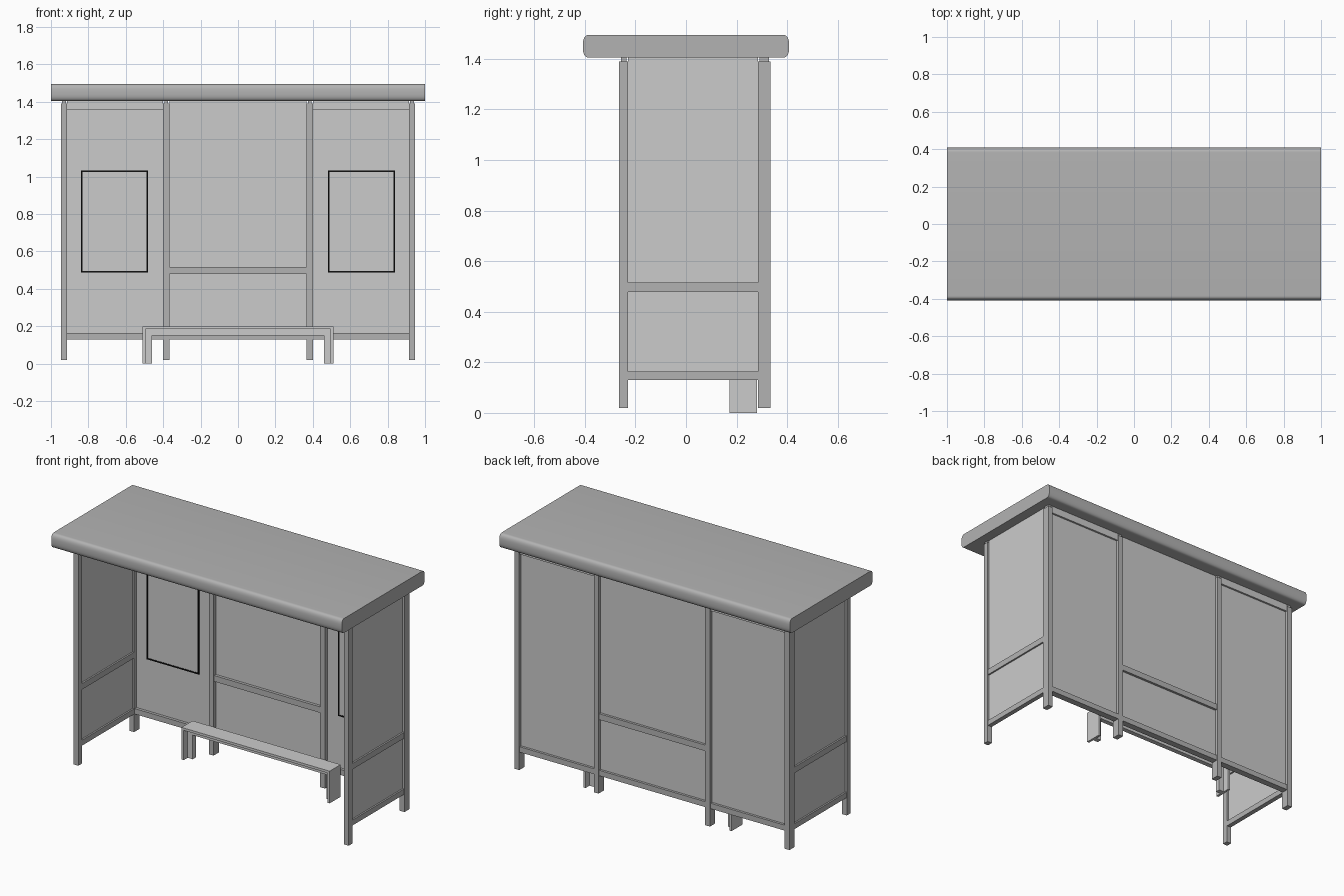
import bpy, bmesh, math

if "Cube" in bpy.data.objects:
    bpy.data.objects.remove(bpy.data.objects["Cube"])


def material(name, c):
    m = bpy.data.materials.new(name)
    m.diffuse_color = (c, c, c, 1)
    m.use_nodes = True
    m.node_tree.nodes["Principled BSDF"].inputs["Base Color"].default_value = m.diffuse_color
    return m


FRAME = material("frame_grey", 0.45)
BLACK = material("black_trim", 0.005)


def finish(name, bm, mat=None):
    bmesh.ops.recalc_face_normals(bm, faces=bm.faces)
    me = bpy.data.meshes.new(name)
    bm.to_mesh(me)
    bm.free()
    ob = bpy.data.objects.new(name, me)
    bpy.context.collection.objects.link(ob)
    if mat:
        me.materials.append(mat)
    return ob


def box(name, x, y, z, mat=None):
    bm = bmesh.new()
    bmesh.ops.create_cube(bm, size=1)
    for v in bm.verts:
        for i, (lo, hi) in enumerate((x, y, z)):
            v.co[i] = lo if v.co[i] < 0 else hi
    return finish(name, bm, mat)


def extrude(name, pts, axis, lo, hi, mat=None):
    """Extrude a closed 2D outline along x (points are y,z) or y (points are x,z)."""
    bm = bmesh.new()
    face = bm.faces.new([bm.verts.new((lo, a, b) if axis == 0 else (a, lo, b)) for a, b in pts])
    ext = bmesh.ops.extrude_face_region(bm, geom=[face])
    for v in ext["geom"]:
        if isinstance(v, bmesh.types.BMVert):
            v.co[axis] = hi
    return finish(name, bm, mat)


# roof: slab with softly rounded front and back edges
def end_cap(s):
    pts = []
    for i in range(17):
        t = -math.pi / 2 + math.pi * i / 16
        c, n = math.cos(t), math.sin(t)
        pts.append((s * (0.382 + 0.026 * max(c, 0) ** 0.75),
                    1.45 + s * 0.045 * math.copysign(abs(n) ** 0.75, n)))
    return pts


roof = extrude("roof", end_cap(1) + end_cap(-1), 0, -1, 1, FRAME)
bpy.ops.object.select_all(action='DESELECT')
roof.select_set(True)
bpy.context.view_layer.objects.active = roof
bpy.ops.object.shade_smooth_by_angle(angle=math.radians(40))

FRONT, BACK = (-0.264, -0.229), (0.284, 0.335)


def post(name, x, y):
    box(name, x, y, (0.02, 1.39), FRAME)
    box(name + "_cap", (x[0] + 0.006, x[1] - 0.006), (y[0] + 0.006, y[1] - 0.006), (1.385, 1.41), FRAME)


LOW, MID = (0.13, 0.164), (0.479, 0.516)
for side, s in (("left", -1), ("right", 1)):
    def sx(a, b):
        return tuple(sorted((s * a, s * b)))

    # posts
    post(side + "_front_post", sx(0.914, 0.947), FRONT)
    post(side + "_back_post", sx(0.914, 0.947), BACK)
    post(side + "_inner_post", sx(0.367, 0.4), BACK)

    # side wall
    for n, z in (("low", LOW), ("mid", MID)):
        box(f"{side}_wall_{n}_rail", sx(0.916, 0.945), (-0.229, 0.284), z, FRAME)
    box(side + "_wall_lower_panel", sx(0.926, 0.935), (-0.229, 0.284), (0.164, 0.479))
    box(side + "_wall_upper_panel", sx(0.926, 0.935), (-0.229, 0.284), (0.516, 1.407))

    # back wall side bay with its header strip
    box(side + "_bay_low_rail", sx(0.4, 0.914), (0.29, 0.331), LOW, FRAME)
    box(side + "_bay_panel", sx(0.4, 0.914), (0.308, 0.316), (0.164, 1.36))
    box(side + "_bay_header", sx(0.4, 0.914), (0.297, 0.328), (1.36, 1.407))

    # poster board with thin black border
    x0, x1, z0, z1, t = 0.48, 0.84, 0.488, 1.032, 0.008
    box(side + "_poster", sx(x0 + t, x1 - t), (0.302, 0.309), (z0 + t, z1 - t))
    for n, a, b in (("inner", (x0, x0 + t), (z0, z1)), ("outer", (x1 - t, x1), (z0, z1)),
                    ("bottom", (x0 + t, x1 - t), (z0, z0 + t)), ("top", (x0 + t, x1 - t), (z1 - t, z1))):
        box(f"{side}_poster_{n}_trim", sx(*a), (0.299, 0.309), b, BLACK)

# back wall centre bay
for n, z in (("low", LOW), ("mid", MID)):
    box(f"centre_{n}_rail", (-0.367, 0.367), (0.29, 0.331), z, FRAME)
box("centre_lower_panel", (-0.367, 0.367), (0.308, 0.316), (0.164, 0.479))
box("centre_upper_panel", (-0.367, 0.367), (0.308, 0.316), (0.516, 1.407))


# bench: wide folded plate with a narrower rib underneath
def arch(w, h, t):
    i = w - t
    return [(-w, 0), (-w, h), (w, h), (w, 0), (i, 0), (i, h - t), (-i, h - t), (-i, 0)]


extrude("bench_plate", arch(0.51, 0.2, 0.015), 1, 0.173, 0.281)
extrude("bench_rib", arch(0.495, 0.185, 0.035), 1, 0.212, 0.242)
